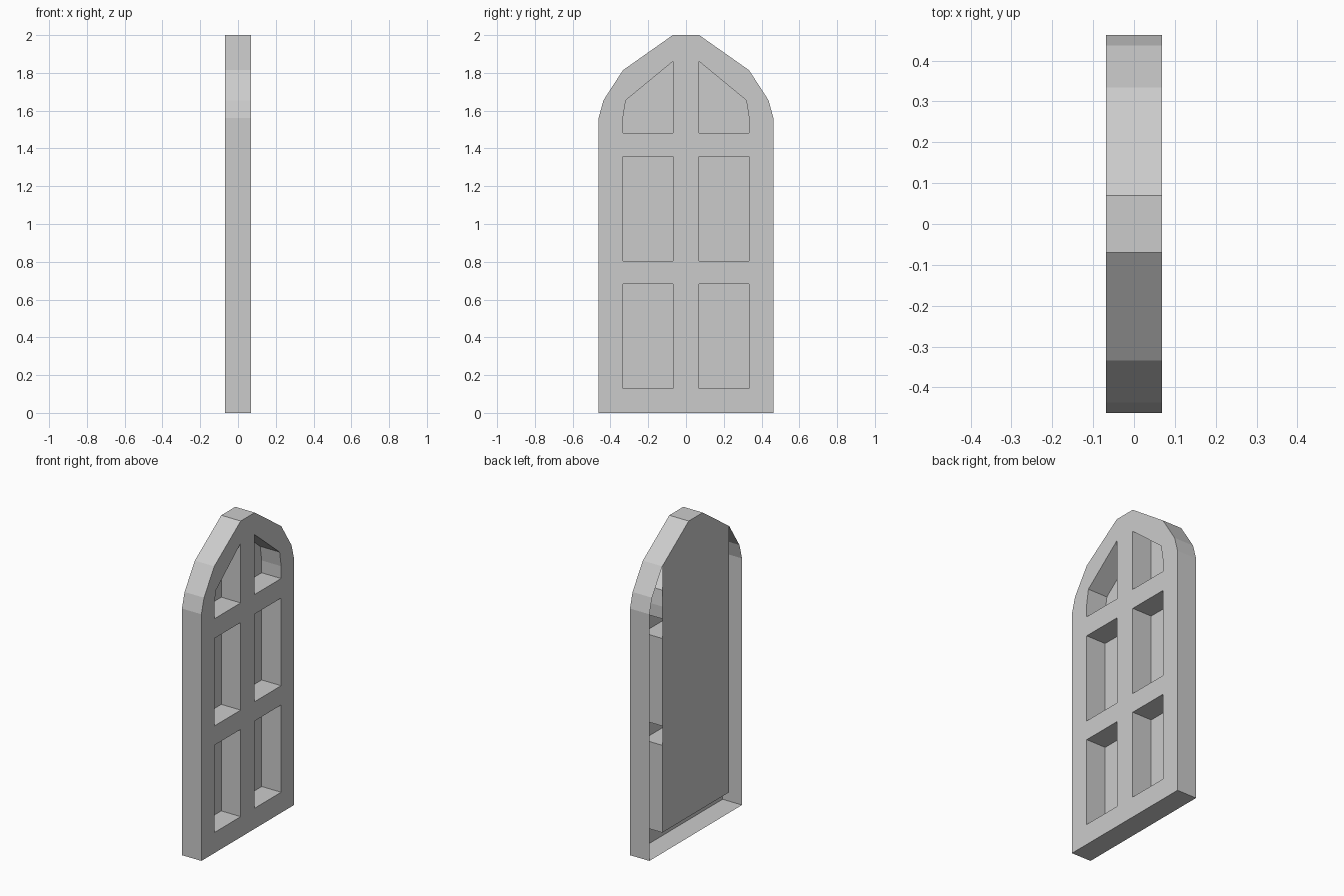
import bpy, bmesh

if "Cube" in bpy.data.objects:
    bpy.data.objects.remove(bpy.data.objects["Cube"])

X = 0.068                      # half thickness
IN, MUL = 0.334, 0.07          # pane outer edge, half width of centre bar


def make_object(name, bm):
    mesh = bpy.data.meshes.new(name)
    bm.to_mesh(mesh)
    bm.free()
    obj = bpy.data.objects.new(name, mesh)
    bpy.context.collection.objects.link(obj)
    return obj


def wall(bm, loop):
    """Closed band of quads through the thickness; returns its front edges."""
    front = [bm.verts.new((X, y, z)) for y, z in loop]
    back = [bm.verts.new((-X, y, z)) for y, z in loop]
    edges = []
    for i in range(len(loop)):
        j = (i + 1) % len(loop)
        bm.faces.new((front[i], back[i], back[j], front[j]))
        edges.append(bm.edges.get((front[i], front[j])))
    return edges


def mirrored(half):
    """Full outline from its +y half, counter-clockwise seen from +x."""
    return half + [(-y, z) for y, z in reversed(half)]


# Arched frame: outer wall, pane reveals and pierced front (open at the back)
shoulder = [(0.334, 1.814), (MUL, 2.0)]
outline = mirrored([(0.463, 0), (0.463, 1.56), (0.437, 1.655)] + shoulder)
panes = [[(MUL, lo), (IN, lo), (IN, hi), (MUL, hi)]
         for lo, hi in ((0.13, 0.682), (0.804, 1.358))]
panes.append([(MUL, 1.482), (IN, 1.482), (IN, 1.56), (0.319, 1.655), (MUL, 1.86)])

bm = bmesh.new()
edges = wall(bm, outline)
for pane in panes:
    edges += wall(bm, pane[::-1])
    edges += wall(bm, [(-y, z) for y, z in pane])
fill = bmesh.ops.triangle_fill(bm, edges=edges, use_beauty=True,
                               use_dissolve=False, normal=(1, 0, 0))
for f in fill["geom"]:
    if isinstance(f, bmesh.types.BMFace):
        f.normal_update()
        if f.normal.x < 0:
            f.normal_flip()
make_object("window_frame", bm)

# Flat sheet behind the panes
bm = bmesh.new()
bm.faces.new([bm.verts.new((-X, y, z)) for y, z in mirrored([(IN, 0.13)] + shoulder)])
make_object("back_panel", bm)
